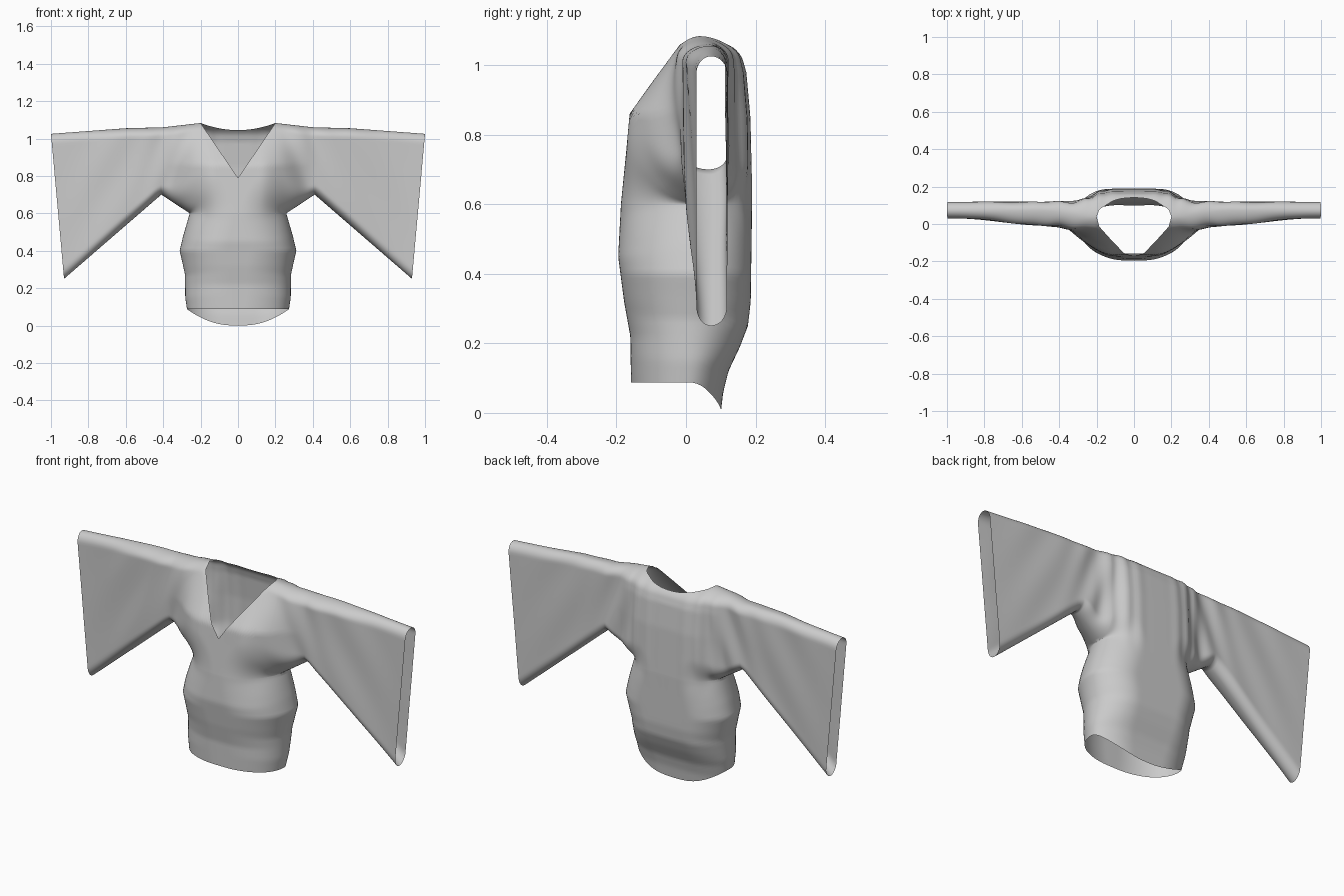
import bpy, bmesh
from math import sin, cos, pi, sqrt, exp, hypot

if "Cube" in bpy.data.objects:
    bpy.data.objects.remove(bpy.data.objects["Cube"])

def interp(pts, v):
    if v <= pts[0][0]:
        return pts[0][1]
    for (a, p), (b, q) in zip(pts, pts[1:]):
        if v <= b:
            return p + (q - p) * (v - a) / (b - a)
    return pts[-1][1]

def smooth(a, b, v):
    t = min(1, max(0, (v - a) / (b - a)))
    return t * t * (3 - 2 * t)

def lerp(a, b, t):
    return a + (b - a) * t

def rounded(d, r):
    e = 1 - min(1, max(0, d / r))
    return sqrt(max(0, 1 - e * e))

# Profiles: centre front / back depth by height, side width, sleeve edges
FRONT = [(0.08, -.158), (.22, -.16), (.32, -.178), (.45, -.195), (.6, -.187), (.75, -.172),
         (.86, -.162), (.94, -.105), (1.03, -.04), (1.085, 0.0)]
BACK = [(0, .10), (.06, .107), (.12, .122), (.19, .155), (.25, .178), (.32, .186),
        (.6, .19), (.85, .184), (.98, .172), (1.05, .152), (1.085, .12)]
WIDTH = [(0, .255), (.07, .27), (.15, .282), (.27, .283), (.34, .298), (.4, .312),
         (.48, .293), (.6, .258)]
UNDER = [(.258, .6), (.41, .7), (.93, .25)]
TOP = [(.2, 1.083), (.4, 1.06), (.6, 1.055), (1.0, 1.025)]
EDGE = [(w, z) for z, w in WIDTH] + UNDER[1:]

def edge_distance(x, z):
    best = 9
    for (ax, az), (bx, bz) in zip(EDGE, EDGE[1:]):
        dx, dz = bx - ax, bz - az
        t = min(1, max(0, ((x - ax) * dx + (z - az) * dz) / (dx * dx + dz * dz)))
        best = min(best, hypot(x - ax - t * dx, z - az - t * dz))
    return best

# Cloth depth at a point of the silhouette
def depth(x, z, back):
    mid = lerp(interp([(.08, -.005), (.6, .04)], z), .072, smooth(.2, .5, x))
    up = smooth(.5, .68, z)
    if back:
        s = smooth(.12, .34, x) * max(up, smooth(.3, .4, x))
        y = lerp(interp(BACK, z), .118, s)
        r, rt = lerp(.17, .045, s), lerp(.07, .05, s)
    else:
        s = smooth(.12, .42, x) * max(up, smooth(.3, .4, x))
        y = lerp(interp(FRONT, z), lerp(-.012, .03, smooth(.4, .95, x)), s)
        r, rt = lerp(.24, .045, s), lerp(.03, .05, s)
    k = rounded(edge_distance(x, z), r) * rounded(interp(TOP, x) - z, rt)
    # soft folds fanning from the armhole, plus vertical pleats on the back
    fold = .006 * exp(-((x - .36) / .12) ** 2) * up * sin(38 * (x + .45 * z))
    fold += .003 * exp(-((x - .65) / .2) ** 2) * sin(22 * (x + .7 * z))
    if back:
        fold += .005 * exp(-((x - .2) / .08) ** 2) * up * sin(75 * x)
    return mid + (y - mid + fold) * k

bm = bmesh.new()

def sheet(columns):
    rows = [[bm.verts.new(p) for p in col] for col in columns]
    for a, b in zip(rows, rows[1:]):
        for i in range(len(a) - 1):
            bm.faces.new((a[i], b[i], b[i + 1], a[i + 1]))

def spaced(n):
    return [(1 - cos(pi * i / n)) / 2 for i in range(n + 1)]

neck = .2 / .258
FR = [neck * i / 14 for i in range(15)] + [neck + (1 - neck) * sin(pi / 2 * i / 8) for i in range(1, 9)]
for back in (False, True):
    # lower body: hem up to the underarm
    cols = []
    for f in FR:
        z0 = .088 * f ** 2.5 if back else .088
        col = []
        for i in range(37):
            z = lerp(z0, .6, i / 36)
            x = f * interp(WIDTH, z)
            col.append((x, depth(x, z, back), z))
        cols.append(col)
    sheet(cols)

    # chest, neck opening and sleeve
    spans = []
    for f in FR:
        x = f * .258
        n = min(1, x / .2)
        top = 1.045 + .038 * n ** 2 if back else .79 + .293 * n
        if n >= .999:
            top = interp(TOP, x)
        spans.append((x, .6, x, top))
    for i in range(1, 45):
        xb = lerp(.258, .41, i / 14) if i <= 14 else lerp(.41, .93, (i - 14) / 30)
        xt = lerp(.258, 1, (xb - .258) / (.93 - .258))
        spans.append((xb, interp(UNDER, xb), xt, interp(TOP, xt)))
    cols = []
    for xb, zb, xt, zt in spans:
        col = []
        for t in spaced(44):
            x, z = lerp(xb, xt, t), lerp(zb, zt, t)
            if xb < .2585:
                z = max(z, zb)
            col.append((x, depth(x, z, back), z))
        cols.append(col)
    # small underarm corner fits between chest and first sleeve column
    sheet(cols)

# Mirror the half garment and weld all seams
geo = bmesh.ops.duplicate(bm, geom=bm.verts[:] + bm.edges[:] + bm.faces[:])["geom"]
for v in geo:
    if isinstance(v, bmesh.types.BMVert):
        v.co.x = -v.co.x
bmesh.ops.remove_doubles(bm, verts=bm.verts[:], dist=.0006)
bmesh.ops.recalc_face_normals(bm, faces=bm.faces[:])
for f in bm.faces:
    f.smooth = True
mesh = bpy.data.meshes.new("wide_sleeve_tunic")
bm.to_mesh(mesh)
bm.free()
tunic = bpy.data.objects.new("wide_sleeve_tunic", mesh)
bpy.context.collection.objects.link(tunic)
